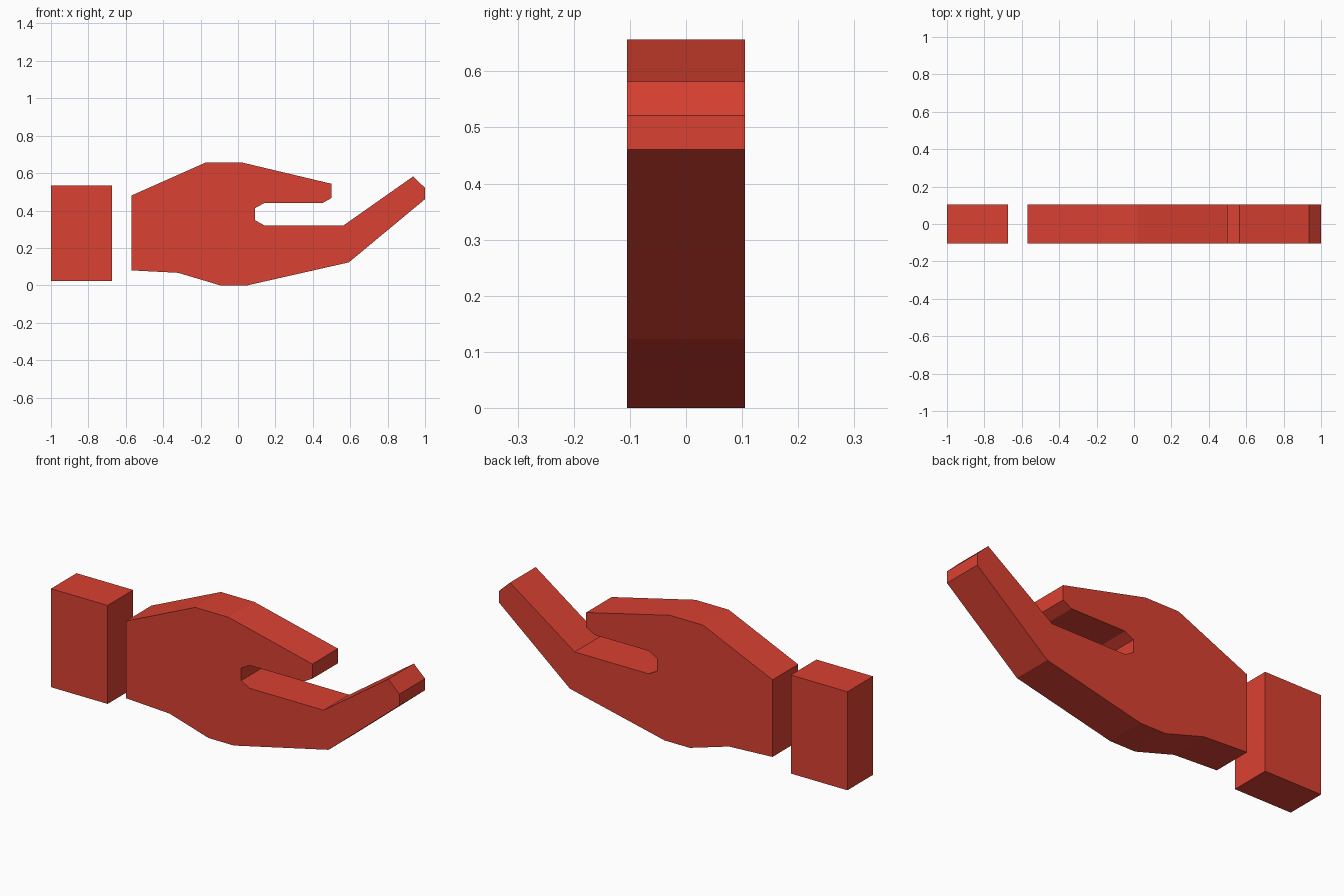
import bpy, bmesh

if "Cube" in bpy.data.objects:
    bpy.data.objects.remove(bpy.data.objects["Cube"])

HALF = 0.105  # half thickness along y

red = bpy.data.materials.new("red")
red.diffuse_color = (0.70, 0.052, 0.032, 1)
red.use_nodes = True
red.node_tree.nodes["Principled BSDF"].inputs["Base Color"].default_value = red.diffuse_color


def extrude_profile(name, points):
    """Solid plate from an (x, z) outline, extruded through y."""
    bm = bmesh.new()
    face = bm.faces.new([bm.verts.new((x, -HALF, z)) for x, z in points])
    result = bmesh.ops.extrude_face_region(bm, geom=[face], use_keep_orig=True)
    moved = [v for v in result["geom"] if isinstance(v, bmesh.types.BMVert)]
    bmesh.ops.translate(bm, verts=moved, vec=(0, 2 * HALF, 0))
    bmesh.ops.recalc_face_normals(bm, faces=bm.faces)
    mesh = bpy.data.meshes.new(name)
    bm.to_mesh(mesh)
    bm.free()
    mesh.materials.append(red)
    obj = bpy.data.objects.new(name, mesh)
    bpy.context.collection.objects.link(obj)
    return obj


# Separate cuff block at the wrist
extrude_profile("cuff", [(-1, 0.022), (-0.675, 0.022), (-0.675, 0.533), (-1, 0.533)])

# Open hand: back and thumb, gap, fingers, palm underside
extrude_profile("hand", [
    (-0.57, 0.48), (-0.172, 0.657), (0.02, 0.657), (0.50, 0.543),
    (0.50, 0.467), (0.452, 0.44),
    (0.14, 0.44), (0.092, 0.413), (0.092, 0.348), (0.14, 0.321),
    (0.565, 0.321), (0.936, 0.582), (1, 0.521), (1, 0.461), (0.593, 0.123),
    (0.05, 0), (-0.095, 0), (-0.32, 0.067), (-0.57, 0.08),
])
